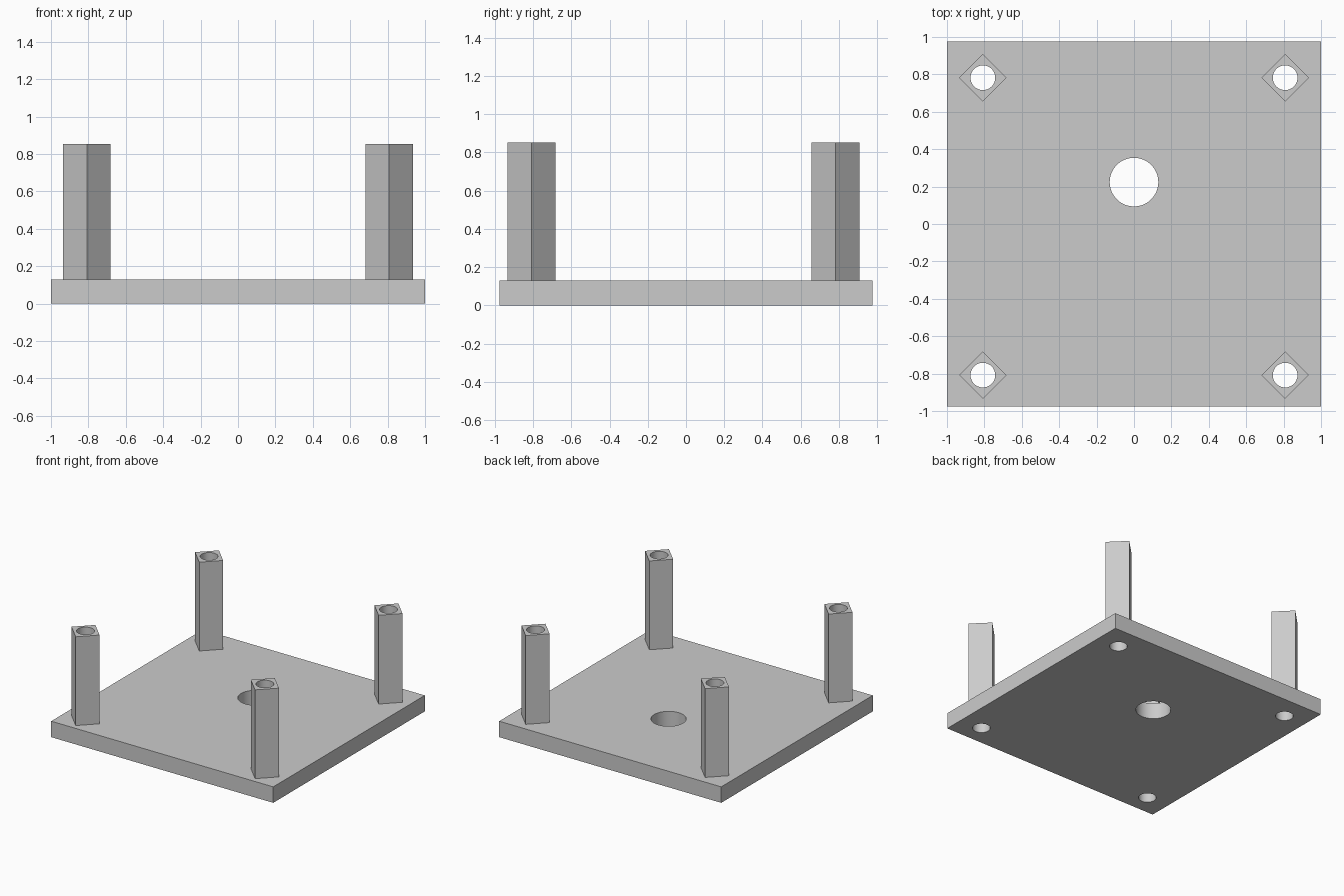
import bpy
import math

if "Cube" in bpy.data.objects:
    bpy.data.objects.remove(bpy.data.objects["Cube"], do_unlink=True)

WIDTH, DEPTH, THICK = 2.0, 1.95, 0.13
POST_TOP, POST_DIAGONAL = 0.853, 0.253
POST_X, BACK_Y, FRONT_Y = 0.808, 0.782, -0.808
BORE, CENTRE_BORE, CENTRE_Y = 0.066, 0.13, 0.224

grey = bpy.data.materials.new("light_grey")
grey.use_nodes = True
colour = (0.6, 0.6, 0.6, 1)
grey.diffuse_color = colour
grey.node_tree.nodes["Principled BSDF"].inputs["Base Color"].default_value = colour


def box(name, size, centre, turn=0):
    bpy.ops.mesh.primitive_cube_add(size=1, location=centre, rotation=(0, 0, turn))
    ob = bpy.context.object
    ob.name = name
    ob.scale = size
    bpy.ops.object.transform_apply(location=False, rotation=False, scale=True)
    ob.data.materials.append(grey)
    return ob


def drill(ob, x, y, radius):
    """Cut a round vertical hole right through an object."""
    bpy.ops.mesh.primitive_cylinder_add(vertices=64, radius=radius, depth=4,
                                        location=(x, y, 0))
    cutter = bpy.context.object
    cutter.hide_render = True
    cutter.data.materials.append(grey)
    mod = ob.modifiers.new("hole", "BOOLEAN")
    mod.operation, mod.solver, mod.object = "DIFFERENCE", "EXACT", cutter
    bpy.context.view_layer.objects.active = ob
    bpy.ops.object.modifier_apply(modifier=mod.name)
    bpy.data.objects.remove(cutter, do_unlink=True)


def shade(ob):
    bpy.ops.object.select_all(action="DESELECT")
    ob.select_set(True)
    bpy.context.view_layer.objects.active = ob
    bpy.ops.object.shade_smooth_by_angle(angle=math.radians(30))


# Base plate with its off-centre main hole
plate = box("base_plate", (WIDTH, DEPTH, THICK), (0, 0, THICK / 2))
drill(plate, 0, CENTRE_Y, CENTRE_BORE)

# Hollow square posts, turned on edge, with bores that pass through the plate
side = POST_DIAGONAL / math.sqrt(2)
height = POST_TOP - THICK
for y, row in ((FRONT_Y, "front"), (BACK_Y, "back")):
    for x, hand in ((POST_X, "left"), (-POST_X, "right")):
        post = box(f"{row}_{hand}_post", (side, side, height),
                   (x, y, THICK + height / 2), math.pi / 4)
        drill(post, x, y, BORE)
        drill(plate, x, y, BORE)
        shade(post)
shade(plate)
